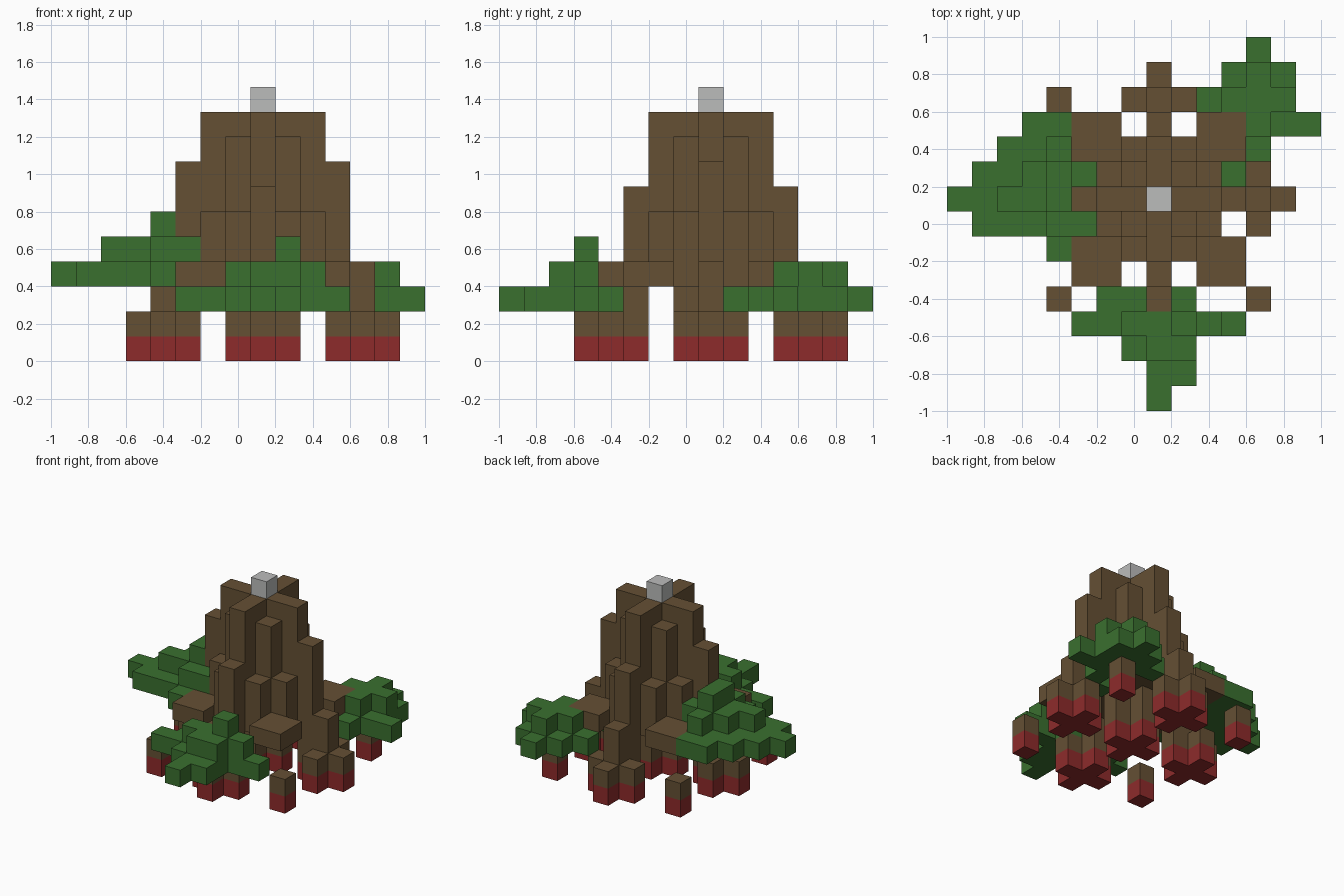
import bpy, bmesh
from mathutils import Vector

U = 2 / 15                            # edge of one block
CENTRE = Vector((U, U, 0))            # middle of the trunk axis
SIDES = [Vector((1, 0, 0)), Vector((0, 1, 0)), Vector((0, 0, 1))]
TURNS = [(1, 0), (0, 1), (-1, 0), (0, -1)]
taken = set()

old = bpy.data.objects.get("Cube")
if old:
    bpy.data.objects.remove(old, do_unlink=True)


def material(name, rgb):
    m = bpy.data.materials.new(name)
    m.use_nodes = True
    m.diffuse_color = (*rgb, 1)
    m.node_tree.nodes["Principled BSDF"].inputs["Base Color"].default_value = (*rgb, 1)
    return m


BARK = material("bark brown", (0.13, 0.08, 0.034))
LEAF = material("leaf green", (0.042, 0.16, 0.028))
RED = material("foot red", (0.27, 0.024, 0.024))
GREY = material("tip grey", (0.5, 0.505, 0.5))


def column(x, y, bottom, top):
    return {(x, y, z) for z in range(bottom, top)}


def row(y, x0, x1, bottom, top):
    return set().union(*(column(x, y, bottom, top) for x in range(x0, x1 + 1)))


def turned(cells):
    """The cells repeated at four quarter turns."""
    return {(c * x - s * y, s * x + c * y, z) for c, s in TURNS for x, y, z in cells}


def blocks(name, cells, mats):
    """Outer skin of a group of blocks; the second material paints the lowest layer."""
    cells = cells - taken
    taken.update(cells)
    bm = bmesh.new()
    for cell in sorted(cells):
        c = Vector(cell)
        for i, axis in enumerate(SIDES):
            a, b = SIDES[i - 2] / 2, SIDES[i - 1] / 2
            for sign in (1, -1):
                n = axis * sign
                if tuple(int(v) for v in c + n) in cells:
                    continue
                mid = c + n / 2 + SIDES[2] / 2
                ring = [mid + a + b, mid - a + b, mid - a - b, mid + a - b]
                face = bm.faces.new([bm.verts.new(p * U + CENTRE) for p in ring[::sign]])
                face.material_index = int(len(mats) > 1 and cell[2] == 0)
    bmesh.ops.remove_doubles(bm, verts=bm.verts, dist=0.001)
    mesh = bpy.data.meshes.new(name)
    bm.to_mesh(mesh)
    bm.free()
    for m in mats:
        mesh.materials.append(m)
    bpy.context.collection.objects.link(bpy.data.objects.new(name, mesh))


# Trunk: central core, cross-shaped ridges and lower ribs between them
trunk = column(0, 0, 0, 10)
trunk |= turned(column(1, 0, 0, 10) | column(2, 0, 3, 10) | column(1, 1, 3, 9)
                | column(2, 1, 3, 6) | column(1, 2, 3, 6))
blocks("trunk", trunk, [BARK, RED])
blocks("trunk_tip", column(0, 0, 10, 11), [GREY])

# Buttress roots on the four sides, ending in plus-shaped feet
for name, (c, s) in zip(("left", "back", "right", "front"), TURNS):
    root = column(3, 0, 0, 8 if c else 7) | column(4, 0, 0, 4) | column(5, 0, 0, 2)
    root |= column(4, 1, 0, 2) | column(4, -1, 0, 2)
    blocks(name + "_root", {(c * x - s * y, s * x + c * y, z) for x, y, z in root}, [BARK, RED])

# Diagonal root shelves with a single stilt at each corner
shelf = {(x, y, 3) for x in (2, 3) for y in (2, 3)}
blocks("root_shelves", turned(shelf), [BARK])
blocks("corner_stilts", turned(column(4, 4, 0, 2)), [BARK, RED])

# Right foliage: broad flat layer with a stepped top
right = (row(3, -5, -4, 3, 4) | row(2, -6, -4, 3, 4) | row(1, -7, -3, 3, 4)
         | row(0, -8, -4, 3, 4) | row(-1, -7, -3, 3, 4) | row(-2, -4, -4, 3, 4))
right |= row(0, -6, -4, 4, 5) | row(1, -5, -3, 4, 5) | row(2, -4, -4, 4, 5)
right |= row(-1, -4, -3, 4, 5) | row(1, -4, -4, 5, 6) | row(0, -4, -4, 5, 6)
blocks("right_foliage", right, [LEAF])

# Front foliage
front = (row(-4, -2, -1, 2, 3) | row(-4, 1, 1, 2, 3) | row(-5, -3, 3, 2, 3)
         | row(-6, -1, 1, 2, 3) | row(-7, 0, 1, 2, 3) | row(-8, 0, 0, 2, 3))
front |= row(-5, -1, 2, 3, 4) | row(-6, 0, 1, 3, 4) | column(1, -5, 4, 5)
blocks("front_foliage", front, [LEAF])

# Back left foliage
back = (row(6, 4, 4, 2, 3) | row(5, 3, 5, 2, 3) | row(4, 2, 5, 2, 3)
        | row(3, 4, 6, 2, 3) | row(2, 4, 4, 2, 3) | row(1, 3, 3, 2, 3))
back |= row(4, 3, 5, 3, 4) | column(4, 5, 3, 4) | column(4, 3, 3, 4)
blocks("back_left_foliage", back, [LEAF])
